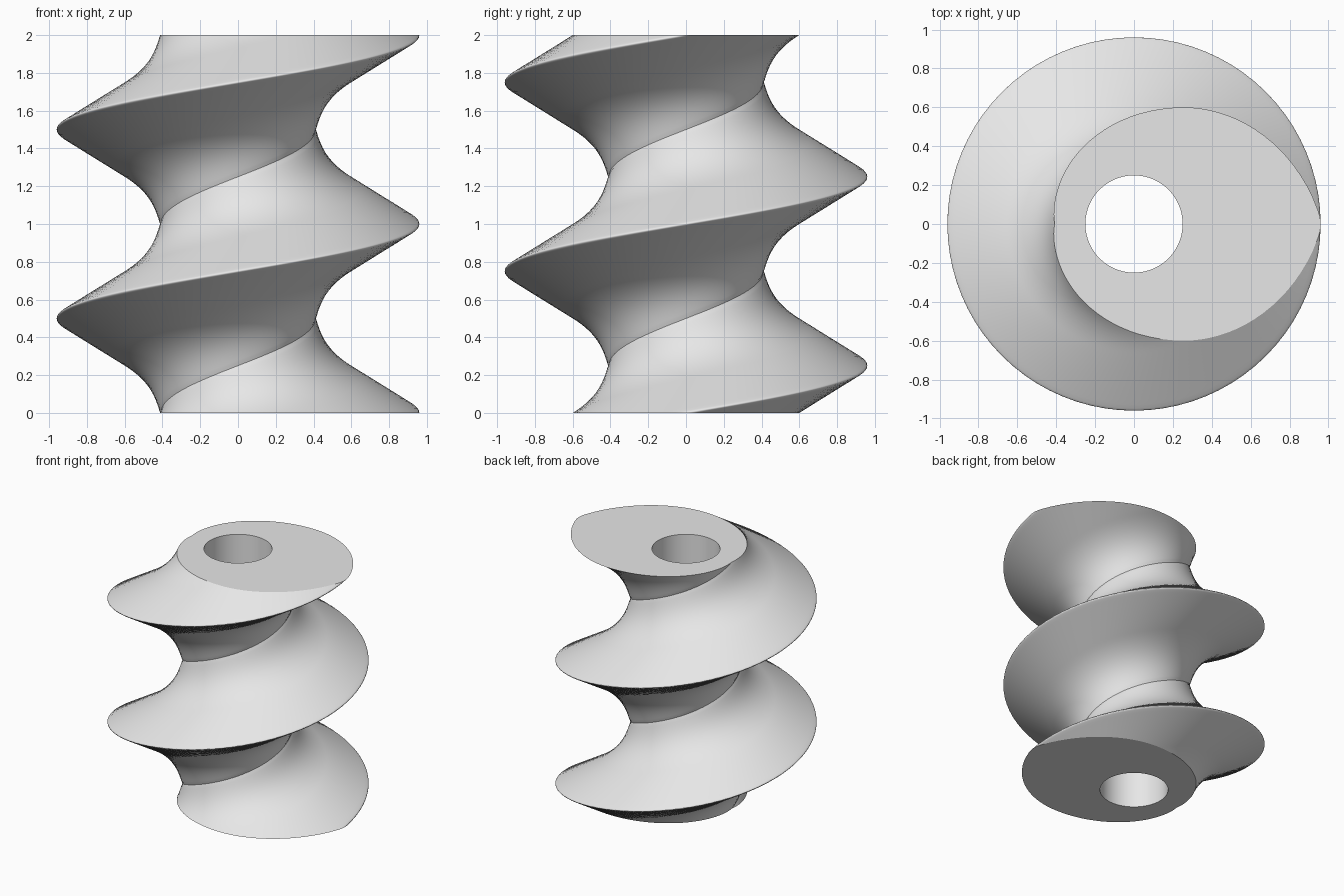
import bpy, bmesh
from math import pi, sin, cos, atan2, hypot

cube = bpy.data.objects.get("Cube")
if cube:
    bpy.data.objects.remove(cube, do_unlink=True)

HEIGHT, TURNS, LAYERS = 2.0, 2, 160
BORE = 0.25
SIDE, ROOT, SLOPE, ROOT_SLOPE = 0.6, 0.413, 0.257, 0.048


def reach(phi):
    """Extent of the cross-section towards phi, and its rate of change."""
    q = pi / 2
    if phi <= q:
        return SIDE + SLOPE * (q - phi), -SLOPE
    t = phi / q - 1
    m0, m1, drop = -SLOPE * q, -ROOT_SLOPE * q, ROOT - SIDE
    a, b = m0 + m1 - 2 * drop, 3 * drop - 2 * m0 - m1
    return (SIDE + m0 * t + b * t**2 + a * t**3,
            (m0 + 2 * b * t + 3 * a * t**2) / q)


def half_section():
    """(angle, radius) pairs from the rounded crest to the creased root."""
    pts = [(2 * pi * d, r) for d, r in
           ((0, 0.96), (0.003, 0.9595), (0.007, 0.956), (0.012, 0.949))]
    steps = 44
    for i in range(steps + 1):
        phi = pi * i / steps
        h, dh = reach(phi)
        ang = phi + atan2(dh, h)
        if ang > pts[-1][0] + 0.03:
            pts.append((ang, hypot(h, dh)))
    return pts + [(pi, 0.409)]


half = half_section()
section = half + [(2 * pi - a, r) for a, r in half[-2:0:-1]]
count, root = len(section), len(half) - 1

bm = bmesh.new()


def ring(z, turn, radius=None):
    return [bm.verts.new(((radius or r) * cos(a + turn), (radius or r) * sin(a + turn), z))
            for a, r in section]


def bridge(low, high):
    for i in range(count):
        j = (i + 1) % count
        bm.faces.new((low[i], low[j], high[j], high[i]))


def sharpen(verts):
    for a, b in zip(verts, verts[1:]):
        bm.edges.get((a, b)).smooth = False


# Twisted flight, stacked so crest and root edges follow the helix
rings = [ring(HEIGHT * k / LAYERS, 2 * pi * TURNS * k / LAYERS) for k in range(LAYERS + 1)]
for low, high in zip(rings, rings[1:]):
    bridge(low, high)

# Flat ends and straight bore
bore_low, bore_high = ring(0, 0, BORE), ring(HEIGHT, 0, BORE)
bridge(rings[-1], bore_high)
bridge(bore_high, bore_low)
bridge(bore_low, rings[0])

for f in bm.faces:
    f.smooth = True
for loop in (rings[0], rings[-1], bore_low, bore_high):
    sharpen(loop + loop[:1])
sharpen([r[root] for r in rings])
bmesh.ops.recalc_face_normals(bm, faces=bm.faces[:])

mesh = bpy.data.meshes.new("screw_flight")
bm.to_mesh(mesh)
bm.free()

mat = bpy.data.materials.new("light_grey")
mat.use_nodes = True
mat.diffuse_color = (0.8, 0.8, 0.8, 1)
mat.node_tree.nodes["Principled BSDF"].inputs["Base Color"].default_value = (0.8, 0.8, 0.8, 1)
mesh.materials.append(mat)

screw = bpy.data.objects.new("screw_flight", mesh)
bpy.context.collection.objects.link(screw)
